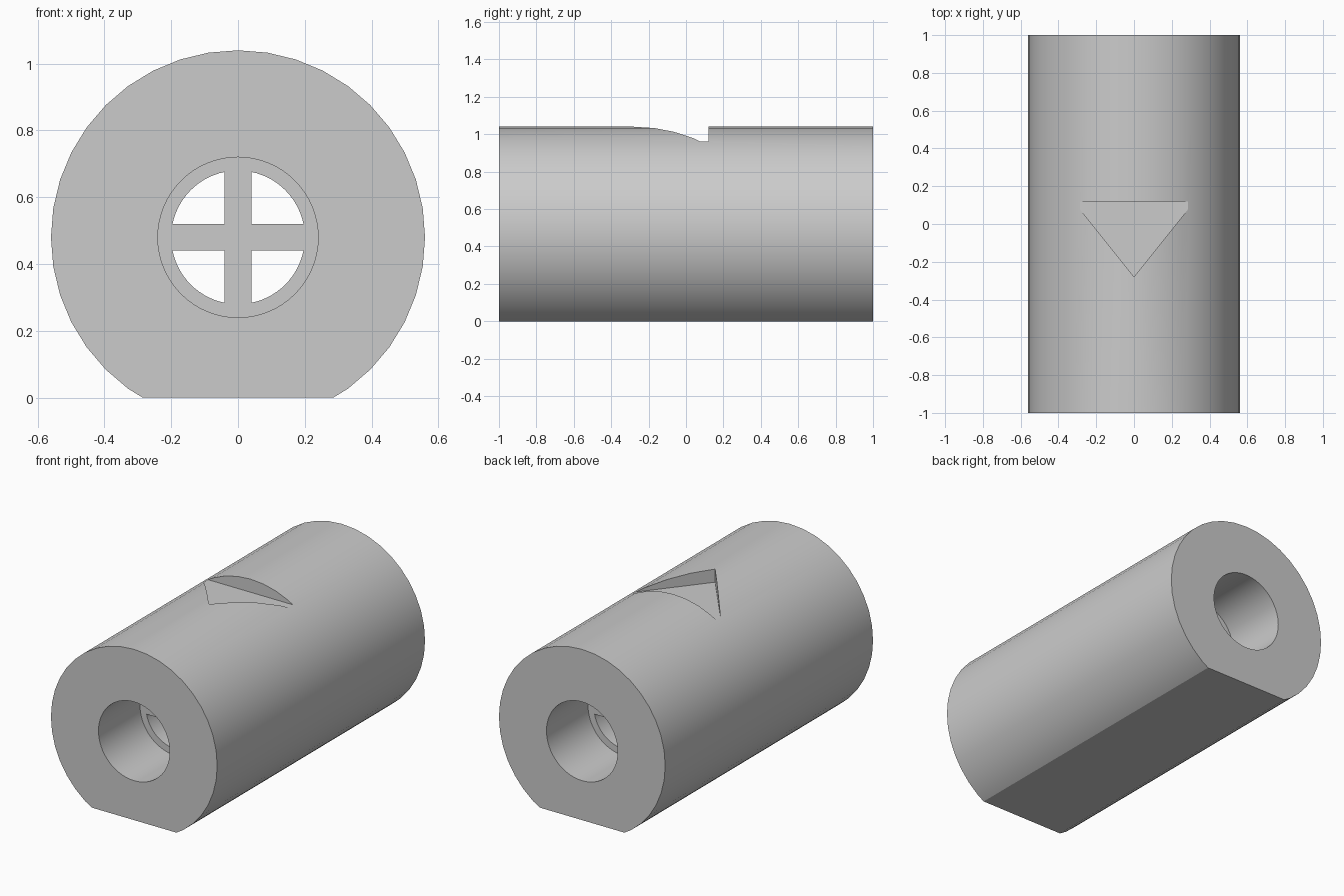
import bpy
import bmesh
import math
from mathutils import Vector

AXIS_Z, R_BODY, R_BORE, R_CORE, BAR = 0.48, 0.56, 0.24, 0.2, 0.04

cube = bpy.data.objects.get("Cube")
if cube:
    bpy.data.objects.remove(cube, do_unlink=True)

metal = bpy.data.materials.new("plain_grey")
metal.use_nodes = True
grey = (0.6, 0.6, 0.6, 1)
metal.diffuse_color = grey
for node in metal.node_tree.nodes:
    if node.type == 'BSDF_PRINCIPLED':
        node.inputs["Base Color"].default_value = grey


def prism(name, points, offset):
    """Extrude a closed outline along a vector."""
    bm = bmesh.new()
    face = bm.faces.new([bm.verts.new(p) for p in points])
    top = bmesh.ops.extrude_face_region(bm, geom=[face], use_keep_orig=True)
    moved = [g for g in top["geom"] if isinstance(g, bmesh.types.BMVert)]
    bmesh.ops.translate(bm, verts=moved, vec=Vector(offset))
    bmesh.ops.recalc_face_normals(bm, faces=bm.faces)
    mesh = bpy.data.meshes.new(name)
    bm.to_mesh(mesh)
    bm.free()
    mesh.materials.append(metal)
    obj = bpy.data.objects.new(name, mesh)
    bpy.context.collection.objects.link(obj)
    return obj


def arc(radius, start, end, count, y):
    """Points round the long axis."""
    angles = [start + (end - start) * i / count for i in range(count + 1)]
    return [(radius * math.cos(a), y, AXIS_Z + radius * math.sin(a)) for a in angles]


def cut(target, cutter):
    cutter.hide_render = True
    mod = target.modifiers.new("cut", 'BOOLEAN')
    mod.operation = 'DIFFERENCE'
    mod.solver = 'EXACT'
    mod.object = cutter
    bpy.context.view_layer.objects.active = target
    bpy.ops.object.modifier_apply(modifier=mod.name)
    bpy.data.objects.remove(cutter, do_unlink=True)


# Round body with a flat underside
outline = [p for p in arc(R_BODY, 0, math.tau, 40, -1)[:-1] if p[2] > 0]
split = next(i for i, p in enumerate(outline)
             if p[0] < 0 and outline[(i + 1) % len(outline)][0] > 0 and p[2] < AXIS_Z)
outline[split + 1:split + 1] = [(-0.285, -1, 0), (0.285, -1, 0)]
body = prism("cylinder_body", outline, (0, 2, 0))

# Wide bore at each end
for y in (-1.1, 0.6):
    cut(body, prism("bore_cutter", arc(R_BORE, 0, math.tau, 64, y)[:-1], (0, 0.5, 0)))

# Four quarter channels leave a cross through the core
lean = math.asin(BAR / R_CORE)
for k in range(4):
    turn = k * math.pi / 2
    corner = arc(BAR * math.sqrt(2), turn + math.pi / 4, turn, 1, -0.8)[:1]
    rim = arc(R_CORE, turn + lean, turn + math.pi / 2 - lean, 14, -0.8)
    cut(body, prism("channel_cutter", corner + rim, (0, 1.6, 0)))

# Triangular arrow notch in the top
arrow = [(0, -0.28, 0.96), (0.32, 0.12, 0.96), (-0.32, 0.12, 0.96)]
cut(body, prism("arrow_cutter", arrow, (0, 0, 0.3)))

bpy.ops.object.select_all(action='DESELECT')
body.select_set(True)
bpy.context.view_layer.objects.active = body
bpy.ops.object.shade_smooth_by_angle(angle=math.radians(30))
